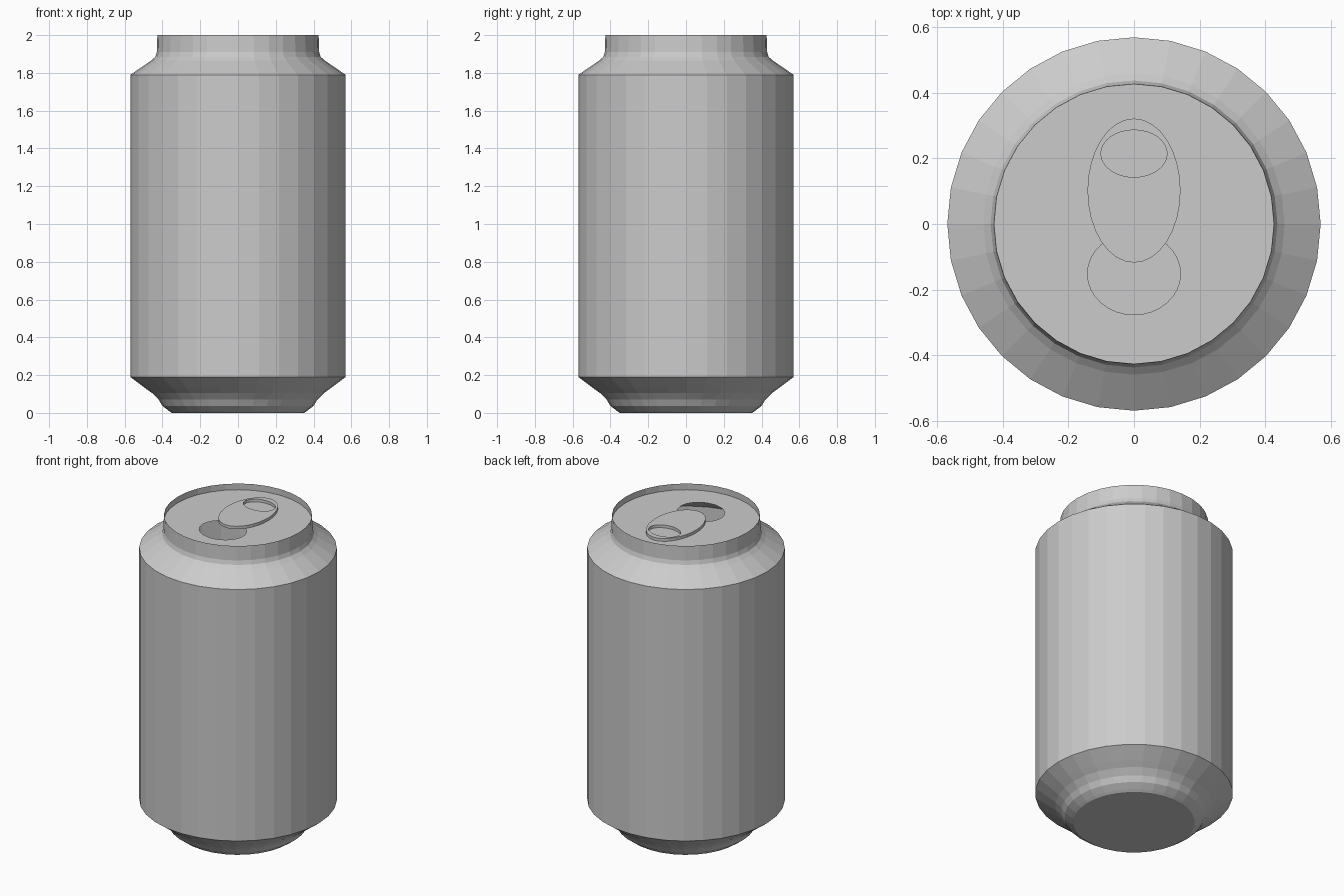
import bpy, math

if "Cube" in bpy.data.objects:
    bpy.data.objects.remove(bpy.data.objects["Cube"])

N = 32  # sides of every ring


def ring(rx, ry, cy, z):
    """Points of an ellipse centred on x = 0."""
    return [(rx * math.cos(2 * math.pi * i / N),
             cy + ry * math.sin(2 * math.pi * i / N), z) for i in range(N)]


def loft(name, rings, closed=False, cap_start=False):
    """Skin a list of rings with quads; closed joins the last to the first."""
    verts = [p for r in rings for p in r]
    faces = []
    count = len(rings)
    for k in range(count if closed else count - 1):
        a, b = k * N, ((k + 1) % count) * N
        for i in range(N):
            j = (i + 1) % N
            faces.append((a + i, a + j, b + j, b + i))
    if cap_start:
        faces.append(tuple(reversed(range(N))))
    mesh = bpy.data.meshes.new(name)
    mesh.from_pydata(verts, [], faces)
    mesh.update()
    obj = bpy.data.objects.new(name, mesh)
    bpy.context.collection.objects.link(obj)
    return obj


# Thin hollow shell: stepped base, straight wall, shoulder, neck and rim
profile = [(0.35, 0.0), (0.365, 0.01), (0.40, 0.037), (0.42, 0.07),
           (0.455, 0.105), (0.49, 0.13), (0.57, 0.19), (0.57, 1.79),
           (0.46, 1.865), (0.438, 1.885), (0.43, 1.91), (0.427, 2.0)]
loft("can_body", [ring(r, r, 0, z) for r, z in profile], cap_start=True)

# Recessed lid with the open drinking hole
LID = 1.96
loft("lid", [ring(0.428, 0.428, 0, LID), ring(0.142, 0.125, -0.152, LID)])

# Pull tab: flat oval plate with a finger hole
low, high = LID + 0.002, LID + 0.02
outer = (0.142, 0.22, 0.102)
finger = (0.101, 0.072, 0.215)
loft("pull_tab", [ring(*outer, low), ring(*outer, high),
                  ring(*finger, high), ring(*finger, low)], closed=True)
